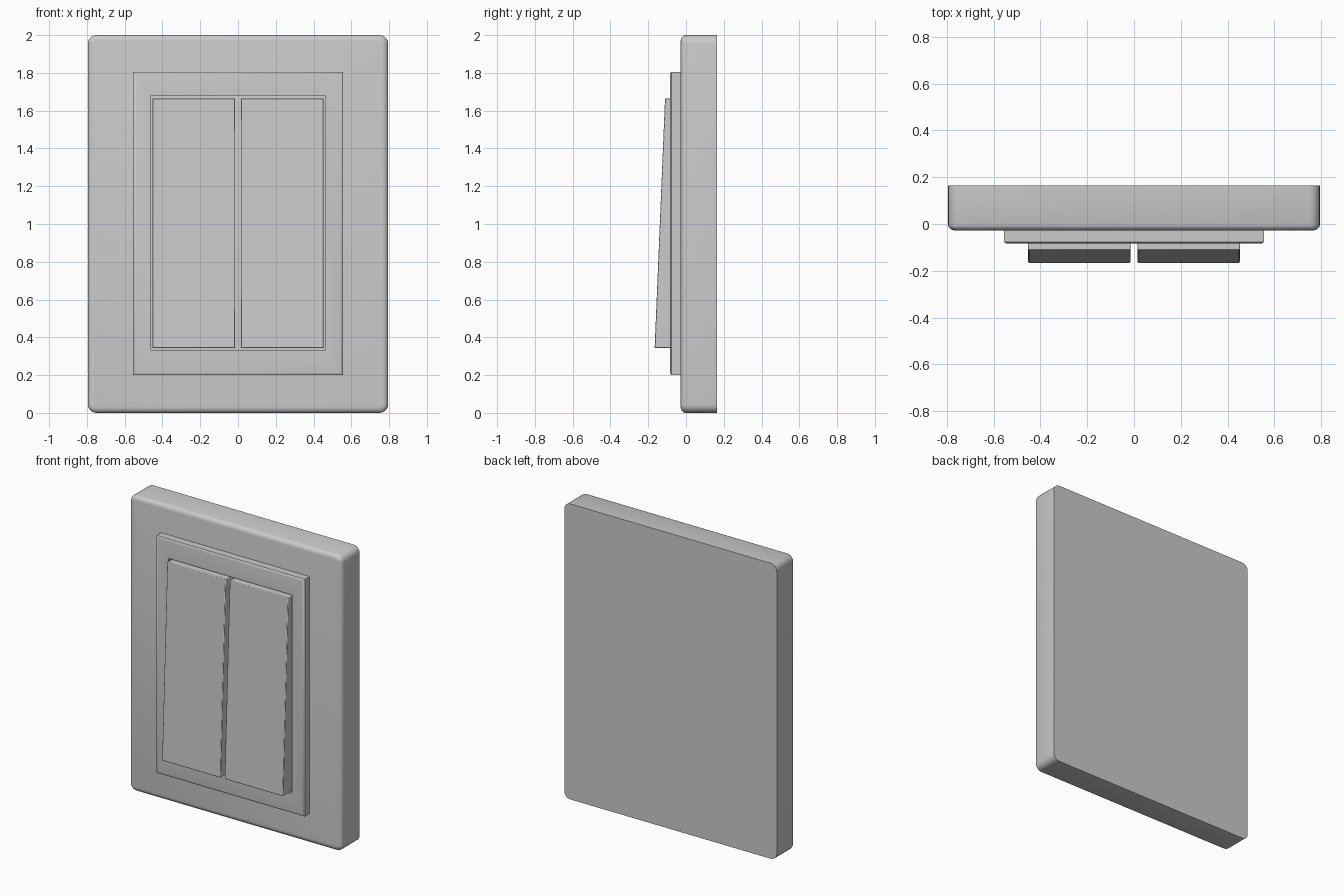
import bpy, bmesh, math

if "Cube" in bpy.data.objects:
    bpy.data.objects.remove(bpy.data.objects["Cube"])


def finish(name, bm, angle=35):
    bmesh.ops.recalc_face_normals(bm, faces=bm.faces)
    mesh = bpy.data.meshes.new(name)
    bm.to_mesh(mesh)
    bm.free()
    obj = bpy.data.objects.new(name, mesh)
    bpy.context.collection.objects.link(obj)
    bpy.ops.object.select_all(action='DESELECT')
    obj.select_set(True)
    bpy.context.view_layer.objects.active = obj
    bpy.ops.object.shade_smooth_by_angle(angle=math.radians(angle))
    return obj


def ring(bm, y, x0, x1, z0, z1, r=0.0, seg=5):
    """Rectangle in the xz plane, optionally with rounded corners."""
    corners = [(x1, z1, -1, -1), (x0, z1, 1, -1), (x0, z0, 1, 1), (x1, z0, -1, 1)]
    verts = []
    for i, (x, z, sx, sz) in enumerate(corners):
        for k in range(seg + 1 if r else 1):
            a = math.radians(90) * (i + k / seg)
            dx, dz = (r * math.cos(a), r * math.sin(a)) if r else (0, 0)
            verts.append(bm.verts.new((x + sx * r + dx, y, z + sz * r + dz)))
    return verts


def bridge(bm, a, b):
    n = len(a)
    for i in range(n):
        bm.faces.new((a[i], a[(i + 1) % n], b[(i + 1) % n], b[i]))


# Wall plate: rounded corners, softened front rim, flat back
bm = bmesh.new()
sections = [(0.165, 0.0), (-0.005, 0.0), (-0.014, 0.003), (-0.021, 0.010),
            (-0.026, 0.019), (-0.028, 0.030)]
rings = [ring(bm, y, -0.795 + d, 0.795 - d, d, 2 - d, 0.045 - d) for y, d in sections]
for a, b in zip(rings, rings[1:]):
    bridge(bm, a, b)
bm.faces.new(rings[0])
bm.faces.new(rings[-1])
finish("wall_plate", bm)

# Raised frame with an opening for the rockers
bm = bmesh.new()
outer = [(-0.02, 0.0), (-0.077, 0.0), (-0.082, 0.005), (-0.084, 0.015)]
loops = [ring(bm, y, -0.555 + d, 0.555 - d, 0.2 + d, 1.805 - d) for y, d in outer]
loops += [ring(bm, y, -0.463, 0.463, 0.333, 1.677) for y in (-0.084, -0.02)]
for a, b in zip(loops, loops[1:] + loops[:1]):
    bridge(bm, a, b)
finish("raised_frame", bm)

# Two tilted rockers
profile = [(-0.02, 0.343), (-0.166, 0.343), (-0.111, 1.665), (-0.02, 1.665)]
for side, x0, x1 in (("left", -0.453, -0.015), ("right", 0.015, 0.453)):
    bm = bmesh.new()
    a, b = ([bm.verts.new((x, y, z)) for y, z in profile] for x in (x0, x1))
    bridge(bm, a, b)
    bm.faces.new(a)
    bm.faces.new(b)
    rocker = finish("rocker_" + side, bm)
    bevel = rocker.modifiers.new("edge_softening", 'BEVEL')
    bevel.width = 0.004
    bevel.segments = 2
